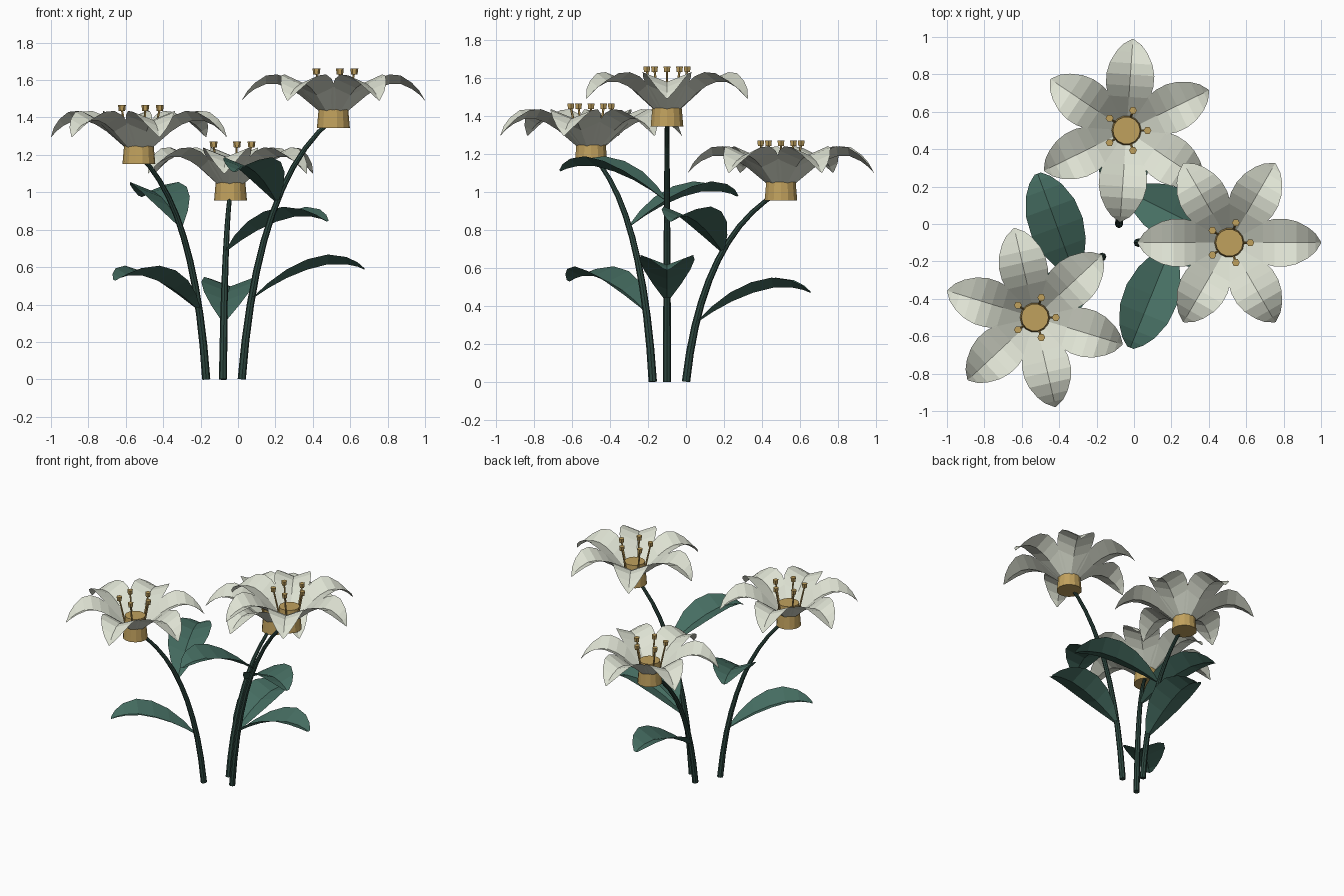
import bpy, bmesh, math
from mathutils import Vector

if "Cube" in bpy.data.objects:
    bpy.data.objects.remove(bpy.data.objects["Cube"])


def material(name, rgb):
    m = bpy.data.materials.new(name)
    m.diffuse_color = (*rgb, 1)
    m.use_nodes = True
    m.node_tree.nodes["Principled BSDF"].inputs["Base Color"].default_value = m.diffuse_color
    return m


PETAL = material("cream_petal", (0.73, 0.76, 0.65))
LEAF = material("leaf_green", (0.061, 0.155, 0.122))
STEM = material("stem_green", (0.026, 0.062, 0.049))
GOLD = material("gold", (0.53, 0.355, 0.11))


def finish(name, bm, mat):
    me = bpy.data.meshes.new(name)
    bm.to_mesh(me)
    bm.free()
    me.materials.append(mat)
    ob = bpy.data.objects.new(name, me)
    bpy.context.collection.objects.link(ob)
    return ob


def add_tube(bm, points, radii, sides):
    """Capped tube through points; rings are square to the path."""
    rings = []
    n = len(points)
    for i, p in enumerate(points):
        d = (points[min(i + 1, n - 1)] - points[max(i - 1, 0)]).normalized()
        u = d.cross(Vector((0, 1, 0))).normalized()
        v = u.cross(d)
        rings.append([bm.verts.new(p + radii[i] * (u * math.cos(a) - v * math.sin(a)))
                      for a in (2 * math.pi * k / sides for k in range(sides))])
    for a, b in zip(rings, rings[1:]):
        for k in range(sides):
            j = (k + 1) % sides
            bm.faces.new((a[k], a[j], b[j], b[k]))
    bm.faces.new(rings[0][::-1])
    bm.faces.new(rings[-1])
    bmesh.ops.recalc_face_normals(bm, faces=bm.faces)


def add_blade(bm, origin, angle, profile, fold):
    """Creased blade: profile rows are (distance out, midrib height, half width)."""
    out = Vector((math.cos(angle), math.sin(angle), 0))
    side = Vector((-out.y, out.x, 0))
    rows = []
    for r, z, w in profile:
        mid = origin + out * r + Vector((0, 0, z))
        lift = Vector((0, 0, w * fold))
        rows.append([bm.verts.new(mid - side * w + lift), bm.verts.new(mid),
                     bm.verts.new(mid + side * w + lift)])
    for a, b in zip(rows, rows[1:]):
        for k in range(2):
            bm.faces.new((a[k], b[k], b[k + 1], a[k + 1]))


PETAL_PROFILE = [(.06, .075, .045), (.12, .125, .085), (.18, .175, .112),
                 (.24, .212, .127), (.30, .234, .128), (.36, .234, .114),
                 (.42, .207, .083), (.46, .177, .050), (.49, .145, .004)]
LEAF_PROFILE = [(0, 0, .012), (.09, .06, .075), (.19, .115, .122), (.30, .16, .145),
                (.41, .188, .138), (.51, .188, .102), (.57, .175, .060), (.605, .16, .018)]

# name, stem base, flower centre, height of flower bottom, petal rotation
FLOWERS = [("right", (0.02, -0.10), (0.51, -0.10), 1.345, 0),
           ("back", (-0.08, 0.0), (-0.04, 0.50), 0.955, 26),
           ("left", (-0.17, -0.175), (-0.53, -0.50), 1.15, 43)]

for name, base, centre, z0, spin in FLOWERS:
    # curved, tapering stem
    p0 = Vector((*base, 0))
    p2 = Vector((*centre, z0 + 0.05))
    delta = p2 - p0
    p1 = p0 + Vector((delta.x * .17, delta.y * .17, delta.z * .77))

    def path(t):
        return p0 * (1 - t) ** 2 + p1 * 2 * t * (1 - t) + p2 * t * t

    steps = [i / 10 for i in range(11)]
    bm = bmesh.new()
    add_tube(bm, [path(t) for t in steps], [.022 - .011 * t for t in steps], 8)
    finish(name + "_stem", bm, STEM)

    # low leaf under the flower, high leaf turned away from it
    lean = math.atan2(delta.y, delta.x)
    for part, t, turn in (("low", .215, 0), ("high", .545, -112)):
        bm = bmesh.new()
        add_blade(bm, path(t), lean + math.radians(turn), LEAF_PROFILE, .38)
        finish(f"{name}_{part}_leaf", bm, LEAF)

    # tapered hub
    c = Vector((*centre, z0))
    up = Vector((0, 0, 1))
    bm = bmesh.new()
    add_tube(bm, [c, c + up * .17], [.088, .073], 14)
    finish(name + "_hub", bm, GOLD)

    # six petals
    bm = bmesh.new()
    for k in range(6):
        add_blade(bm, c, math.radians(spin + 60 * k), PETAL_PROFILE, .40)
    finish(name + "_petals", bm, PETAL)

    # five stamens with drum-shaped tips
    bm = bmesh.new()
    for k in range(5):
        a = math.radians(72 * k)
        out = Vector((math.cos(a), math.sin(a), 0))
        foot, top = c + out * .07 + up * .10, c + out * .112 + up * .295
        add_tube(bm, [foot, top], [.007, .006], 5)
        add_tube(bm, [top - up * .01, top + up * .021], [.017, .021], 6)
    finish(name + "_stamens", bm, GOLD)
